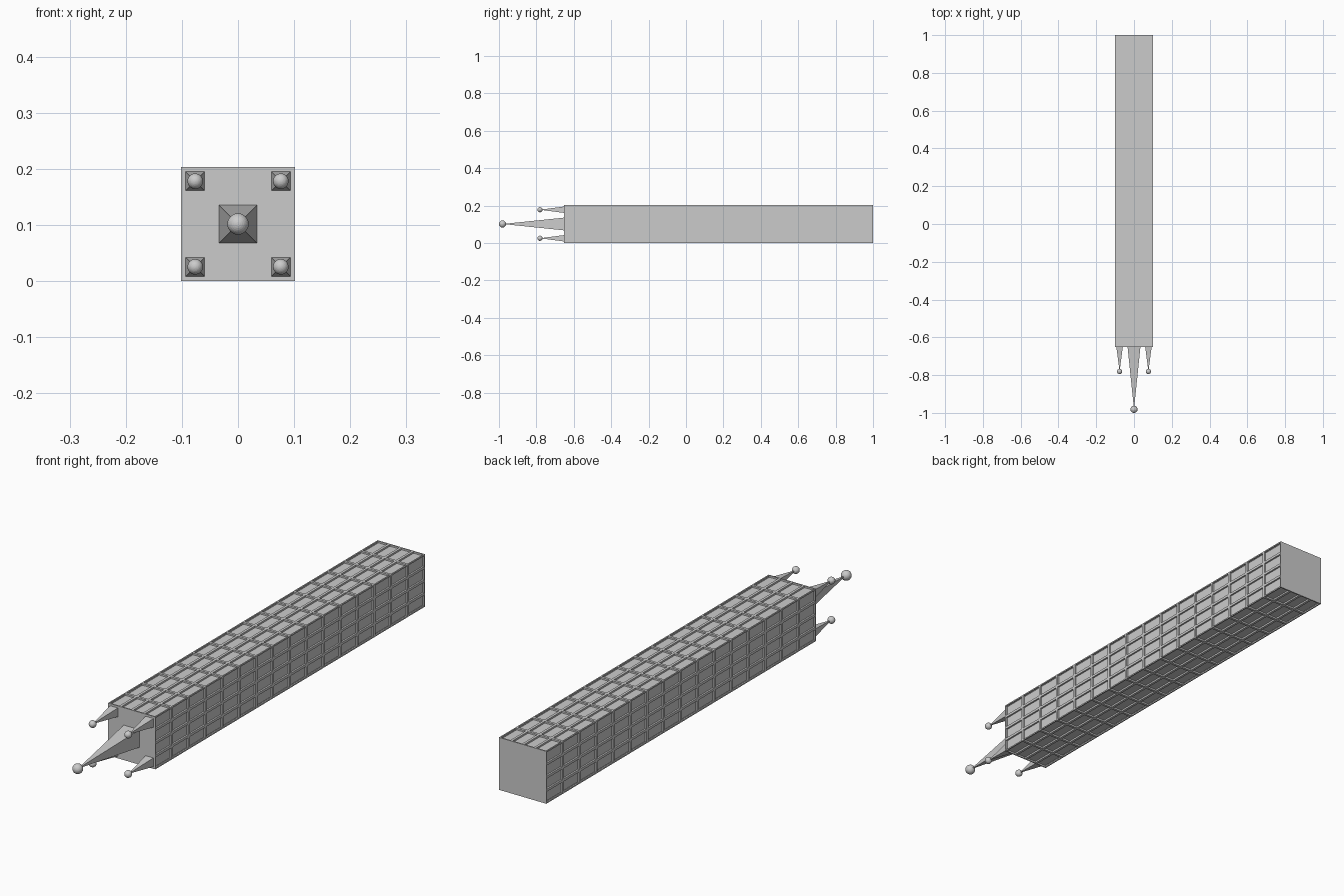
import bpy
import bmesh
from math import pi
from mathutils import Matrix

cube = bpy.data.objects.get("Cube")
if cube:
    bpy.data.objects.remove(cube, do_unlink=True)

HALF = 0.1015            # half width of the square tower
FRONT, BACK = -0.651, 1.0
COLUMNS, FLOORS = 4, 16
MID_Z = HALF


def add_object(name, bm):
    bmesh.ops.recalc_face_normals(bm, faces=bm.faces[:])
    mesh = bpy.data.meshes.new(name)
    bm.to_mesh(mesh)
    bm.free()
    obj = bpy.data.objects.new(name, mesh)
    bpy.context.collection.objects.link(obj)
    return obj


def tower():
    # Four gridded sides turned around the long axis
    bm = bmesh.new()
    place = Matrix.Translation((0, (FRONT + BACK) / 2, MID_Z))
    size = Matrix.Diagonal((HALF, (BACK - FRONT) / 2, 1, 1))
    for i in range(4):
        turn = Matrix.Rotation(i * pi / 2, 4, 'Y')
        bmesh.ops.create_grid(
            bm, x_segments=COLUMNS, y_segments=FLOORS, size=1,
            matrix=place @ turn @ Matrix.Translation((0, 0, HALF)) @ size)
    bmesh.ops.remove_doubles(bm, verts=bm.verts[:], dist=0.0005)
    panes = bm.faces[:]

    # Plain end caps
    rims = [e for e in bm.edges if e.is_boundary]
    bmesh.ops.edgeloop_fill(bm, edges=rims)
    bmesh.ops.recalc_face_normals(bm, faces=bm.faces[:])

    # Recessed windows
    bmesh.ops.inset_individual(bm, faces=panes, thickness=0.007)
    bmesh.ops.inset_individual(bm, faces=panes, thickness=0, depth=-0.0065)
    add_object("tower_body", bm)


def spire(name, x, z, half_base, tip_y, radius):
    # Square pyramid pointing forward
    bm = bmesh.new()
    lean = Matrix.Rotation(pi / 2, 4, 'X')
    square = Matrix.Rotation(pi / 4, 4, 'Z')
    centre = Matrix.Translation((x, (FRONT + tip_y) / 2, z))
    bmesh.ops.create_cone(
        bm, cap_ends=True, segments=4, radius1=half_base * 2 ** 0.5,
        radius2=0, depth=FRONT - tip_y, matrix=centre @ lean @ square)
    add_object(name, bm)

    # Ball on the tip
    bm = bmesh.new()
    bmesh.ops.create_uvsphere(
        bm, u_segments=32, v_segments=16, radius=radius,
        matrix=Matrix.Translation((x, tip_y, z)) @ lean)
    add_object(name + "_ball", bm)


tower()
spire("centre_spire", 0, MID_Z, 0.034, -0.981, 0.019)
for side, sx in (("left", 1), ("right", -1)):
    for level, sz in (("upper", 1), ("lower", -1)):
        spire(f"{level}_{side}_spire", sx * 0.0763, MID_Z + sz * 0.0763,
              0.017, -0.781, 0.0138)
